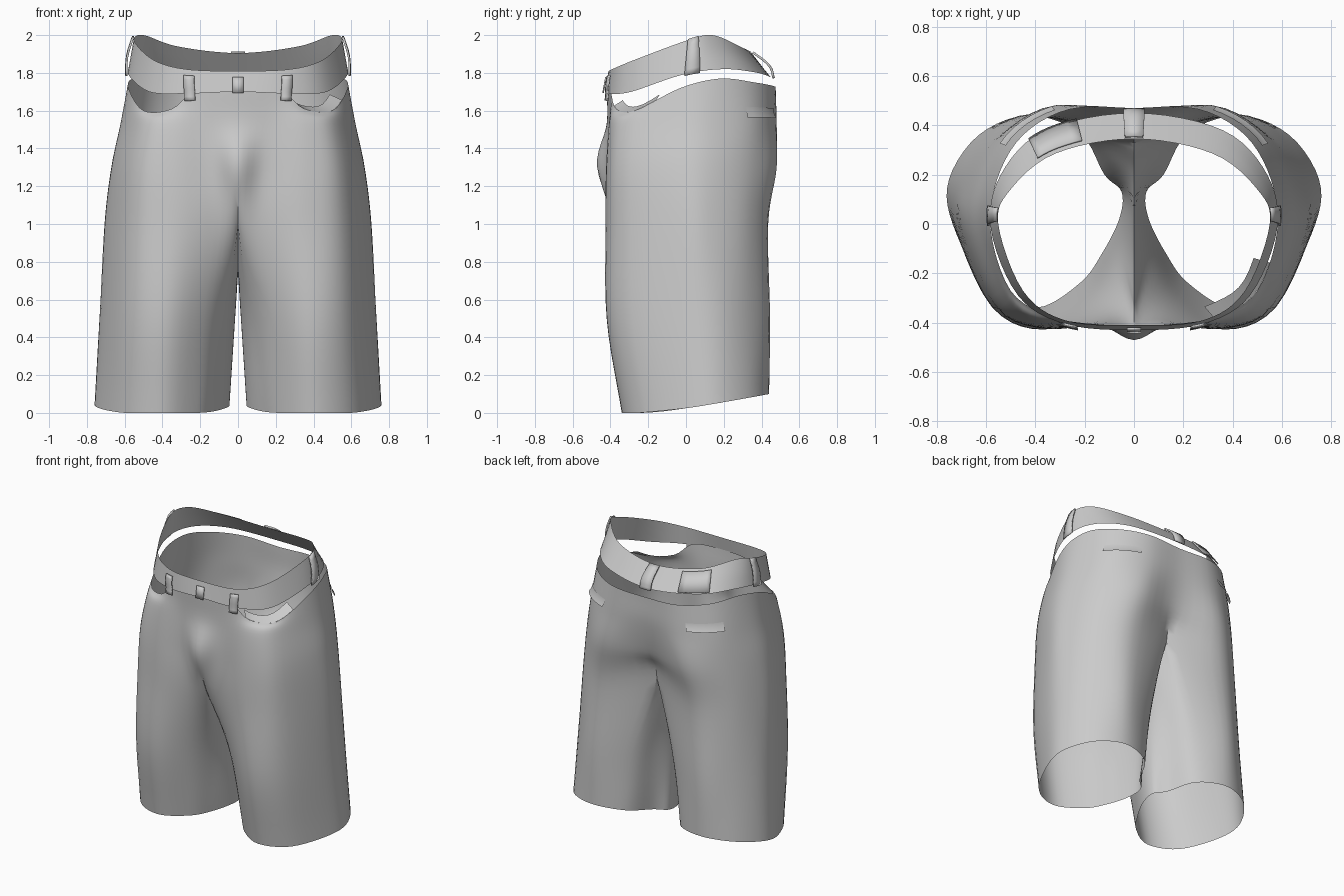
import bpy, bmesh, math
from mathutils import Vector

if "Cube" in bpy.data.objects:
    bpy.data.objects.remove(bpy.data.objects["Cube"])

mat = bpy.data.materials.new("grey_cloth")
mat.diffuse_color = (0.6, 0.6, 0.6, 1)
mat.use_nodes = True
mat.node_tree.nodes["Principled BSDF"].inputs["Base Color"].default_value = mat.diffuse_color


def spline(p0, p1, p2, p3, t):
    return 0.5 * (2 * p1 + (p2 - p0) * t + (2 * p0 - 5 * p1 + 4 * p2 - p3) * t * t
                  + (3 * p1 - p0 - 3 * p2 + p3) * t ** 3)


def flip(p):
    return Vector((-p.x, p.y, p.z))


def along(pts, t, mode):
    """Smooth curve through pts: 'loop' closes, 'half' mirrors over x=0, 'open' extrapolates."""
    n = len(pts)
    i = int(t) if mode == 'loop' else max(0, min(int(t), n - 2))

    def get(k):
        if mode == 'loop':
            return pts[k % n]
        if k < 0:
            return flip(pts[1]) if mode == 'half' else 2 * pts[0] - pts[1]
        if k >= n:
            return flip(pts[-2]) if mode == 'half' else 2 * pts[-1] - pts[-2]
        return pts[k]
    return spline(get(i - 1), get(i), get(i + 1), get(i + 2), t - i)


def make(name, verts, faces, mirror=False, thick=0):
    bm = bmesh.new()
    vs = [bm.verts.new(v) for v in verts]
    for f in faces:
        bm.faces.new([vs[i] for i in f])
    if mirror:
        geo = bmesh.ops.duplicate(bm, geom=bm.verts[:] + bm.edges[:] + bm.faces[:])['geom']
        new_faces = [g for g in geo if isinstance(g, bmesh.types.BMFace)]
        for g in geo:
            if isinstance(g, bmesh.types.BMVert):
                g.co.x = -g.co.x
        bmesh.ops.reverse_faces(bm, faces=new_faces)
        bmesh.ops.remove_doubles(bm, verts=bm.verts[:], dist=0.0005)
    me = bpy.data.meshes.new(name)
    bm.to_mesh(me)
    bm.free()
    me.materials.append(mat)
    ob = bpy.data.objects.new(name, me)
    bpy.context.collection.objects.link(ob)
    if thick:
        mod = ob.modifiers.new("thickness", 'SOLIDIFY')
        mod.thickness, mod.offset = thick, 0
    bpy.context.view_layer.objects.active = ob
    ob.select_set(True)
    bpy.ops.object.shade_smooth_by_angle(angle=math.radians(40))
    ob.select_set(False)
    return ob


def patch(name, surf, u0, u1, v0, v1, nu, nv, mirror=False, thick=0):
    verts = [surf(u0 + (u1 - u0) * i / nu, v0 + (v1 - v0) * j / nv)
             for j in range(nv + 1) for i in range(nu + 1)]
    w = nu + 1
    faces = [(j * w + i, j * w + i + 1, (j + 1) * w + i + 1, (j + 1) * w + i)
             for j in range(nv) for i in range(nu)]
    return make(name, verts, faces, mirror, thick)


# Cross-sections of one side: front centre, round the outside, to back centre;
# the leg rings then return along the inner thigh
hem = [(.13, -.12), (.22, -.24), (.40, -.34), (.60, -.25), (.735, .0), (.75, .18), (.63, .36),
       (.43, .44), (.22, .37), (.12, .2), (.05, .13), (.06, .02)]
thigh = [(.07, -.16), (.18, -.31), (.38, -.42), (.58, -.33), (.715, -.03), (.72, .17), (.60, .35),
         (.42, .445), (.18, .37), (.08, .24), (.02, .12), (.025, -.02)]
crotch = [(0, -.36), (.13, -.39), (.36, -.425), (.56, -.34), (.695, -.03), (.685, .15), (.57, .34),
          (.36, .435), (0, .33), (0, .22), (0, .10), (0, -.12)]
seat = [(0, -.47), (.14, -.41), (.36, -.42), (.54, -.34), (.66, -.05), (.65, .15), (.53, .36),
        (.32, .48), (0, .42)]
hip = [(0, -.42), (.17, -.405), (.36, -.40), (.51, -.31), (.615, -.03), (.60, .17), (.49, .37),
       (.28, .475), (0, .465)]
rim = [(0, -.42), (.22, -.40), (.35, -.37), (.50, -.27), (.58, -.03), (.555, .18), (.45, .36),
       (.26, .465), (0, .47)]
crotch_z = [1.0] * 8 + [1.08, .86, .75, .77]
rim_z = [1.72, 1.71, 1.61, 1.60, 1.72, 1.77, 1.75, 1.73, 1.72]

levels = [
    [Vector((x, y, .1 * max(0, (y + .2) / .64) ** 1.2)) for x, y in hem],
    [Vector((x, y, .5)) for x, y in thigh],
    [Vector((x, y, z)) for (x, y), z in zip(crotch, crotch_z)],
    [Vector((x, y, 1.3)) for x, y in seat],
    [Vector((x, y, 1.53)) for x, y in hip],
    [Vector((x, y, z)) for (x, y), z in zip(rim, rim_z)],
]


def shorts(u, v):
    """Point on the cloth: u runs round one side (0-8 outer, 8-12 inner), v up the levels."""
    used = levels if u <= 8 else levels[:3]
    col = [along(l, u, 'loop' if len(l) == 12 else 'half') for l in used]
    for c in col[2:]:
        if u in (0, 8):
            c.x = 0
        c.x = max(c.x, 0)
    return along(col, v, 'open')


# Main cloth: legs and seat
S, R = 5, 6
verts, ids, faces = [], {}, []
for c in range(12 * S):
    for r in range((5 if c <= 8 * S else 2) * R + 1):
        ids[c, r] = len(verts)
        p = shorts(c / S, r / R)
        p.x = max(p.x, 0)
        verts.append(p)
for c in range(12 * S):
    d = (c + 1) % (12 * S)
    for r in range((5 if c < 8 * S else 2) * R):
        faces.append((ids[c, r], ids[d, r], ids[d, r + 1], ids[c, r + 1]))
make("shorts_body", verts, faces, mirror=True)

# Waistband, rising at the sides and leaning in at the back
low = [Vector(p) for p in [(0, -.43, 1.70), (.28, -.405, 1.69), (.47, -.29, 1.70), (.58, -.02, 1.79),
                           (.54, .2, 1.82), (.36, .38, 1.80), (0, .45, 1.775)]]
high = [Vector(p) for p in [(0, -.41, 1.81), (.28, -.39, 1.82), (.45, -.27, 1.87), (.55, .0, 1.97),
                            (.50, .14, 2.0), (.32, .285, 1.94), (0, .345, 1.905)]]


def band(u, v):
    a = along(low, abs(u), 'half').lerp(along(high, abs(u), 'half'), v)
    return a if u >= 0 else flip(a)


patch("waistband", band, 0, 6, 0, 1, 36, 3, mirror=True)


# Plates that follow the waistband, pushed outward
def raised(off, arch=0, side=1):
    def f(u, v):
        p = band(u, v)
        out = Vector((p.x, p.y, 0)).normalized()
        p = p + out * (off + arch * math.sin(math.pi * max(0, min(1, v))))
        return p if side > 0 else flip(p)
    return f


patch("side_belt_loop", raised(.008, .012), 3.05, 3.4, -.05, 1.02, 2, 6, mirror=True, thick=.01)
patch("front_belt_loop", raised(.006, .008), .78, 1.0, -.3, .75, 2, 6, mirror=True, thick=.008)
patch("back_belt_loop", raised(.012, .03), 5.89, 6, -.03, 1.02, 1, 8, mirror=True, thick=.012)
patch("back_patch", raised(.012, 0, -1), 4.75, 5.4, .08, .92, 6, 2, thick=.008)
patch("fly_tab", raised(.008), 0, .1, -.05, .7, 1, 2, mirror=True, thick=.008)


# Back pocket welts: lower edge stands off the cloth
def welt(u, v):
    p = shorts(u, v)
    n = Vector((p.x, p.y, 0)).normalized()
    return p + n * (.004 + .10 * max(0, 4.3 - v))


patch("back_pocket_welt", welt, 5.7, 6.8, 4.15, 4.4, 6, 2, mirror=True)


# Pocket lining behind the front opening on one side
def lining(u, v):
    p = shorts(u, 5)
    return Vector((p.x * (1 - .12 * v), p.y * (1 - .12 * v), p.z + .03 * v))


patch("pocket_lining", lining, 1.8, 3.5, 0, 1, 8, 2)
